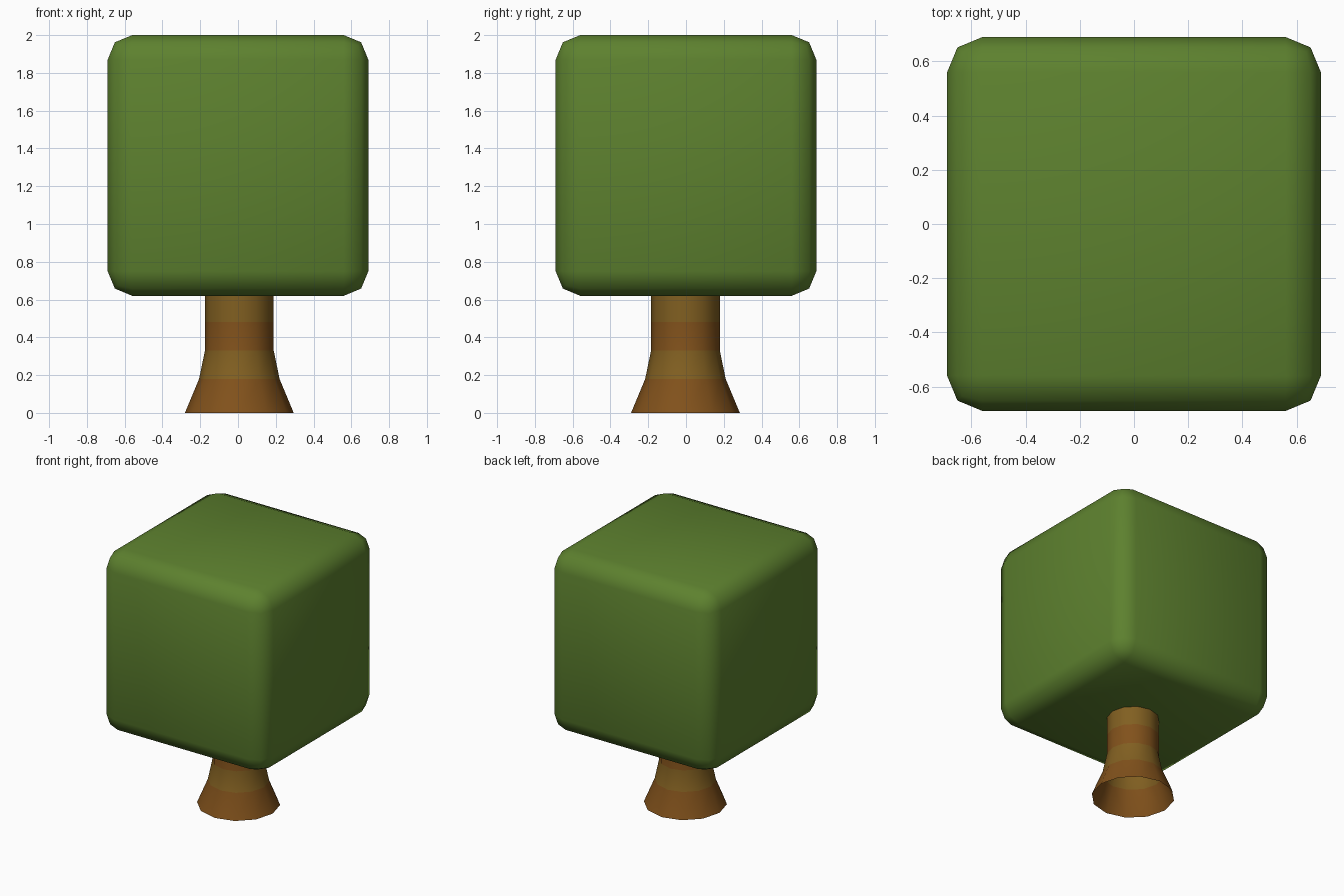
import bpy, bmesh, math

if "Cube" in bpy.data.objects:
    bpy.data.objects.remove(bpy.data.objects["Cube"])


def material(name, rgb):
    m = bpy.data.materials.new(name)
    m.diffuse_color = (*rgb, 1)
    m.use_nodes = True
    m.node_tree.nodes["Principled BSDF"].inputs["Base Color"].default_value = m.diffuse_color
    return m


def finish(name, bm, mats):
    for f in bm.faces:
        f.smooth = True
    me = bpy.data.meshes.new(name)
    bm.to_mesh(me)
    bm.free()
    for m in mats:
        me.materials.append(m)
    ob = bpy.data.objects.new(name, me)
    bpy.context.collection.objects.link(ob)
    return ob


# Foliage: cube with softly rounded edges
bm = bmesh.new()
bmesh.ops.create_cube(bm, size=1.38)
bmesh.ops.bevel(bm, geom=bm.edges[:], offset=0.13, segments=2,
                profile=0.5, affect='EDGES')
foliage = finish("foliage", bm, [material("leaf_green", (0.11, 0.22, 0.028))])
foliage.location.z = 1.31

# Trunk: open flared tube with alternating bark bands
SIDES = 12
profile = [(0.288, 0.0), (0.213, 0.18), (0.182, 0.33), (0.182, 0.48), (0.182, 0.63)]
bm = bmesh.new()
rings = [[bm.verts.new((r * math.cos(2 * math.pi * i / SIDES),
                        r * math.sin(2 * math.pi * i / SIDES), z))
          for i in range(SIDES)] for r, z in profile]
for band, (low, high) in enumerate(zip(rings, rings[1:])):
    for i in range(SIDES):
        j = (i + 1) % SIDES
        face = bm.faces.new((low[i], low[j], high[j], high[i]))
        face.material_index = band % 2
trunk = finish("trunk", bm, [material("bark_brown", (0.22, 0.083, 0.011)),
                             material("bark_tan", (0.22, 0.115, 0.015))])
trunk.location = (0.007, -0.003, 0)
